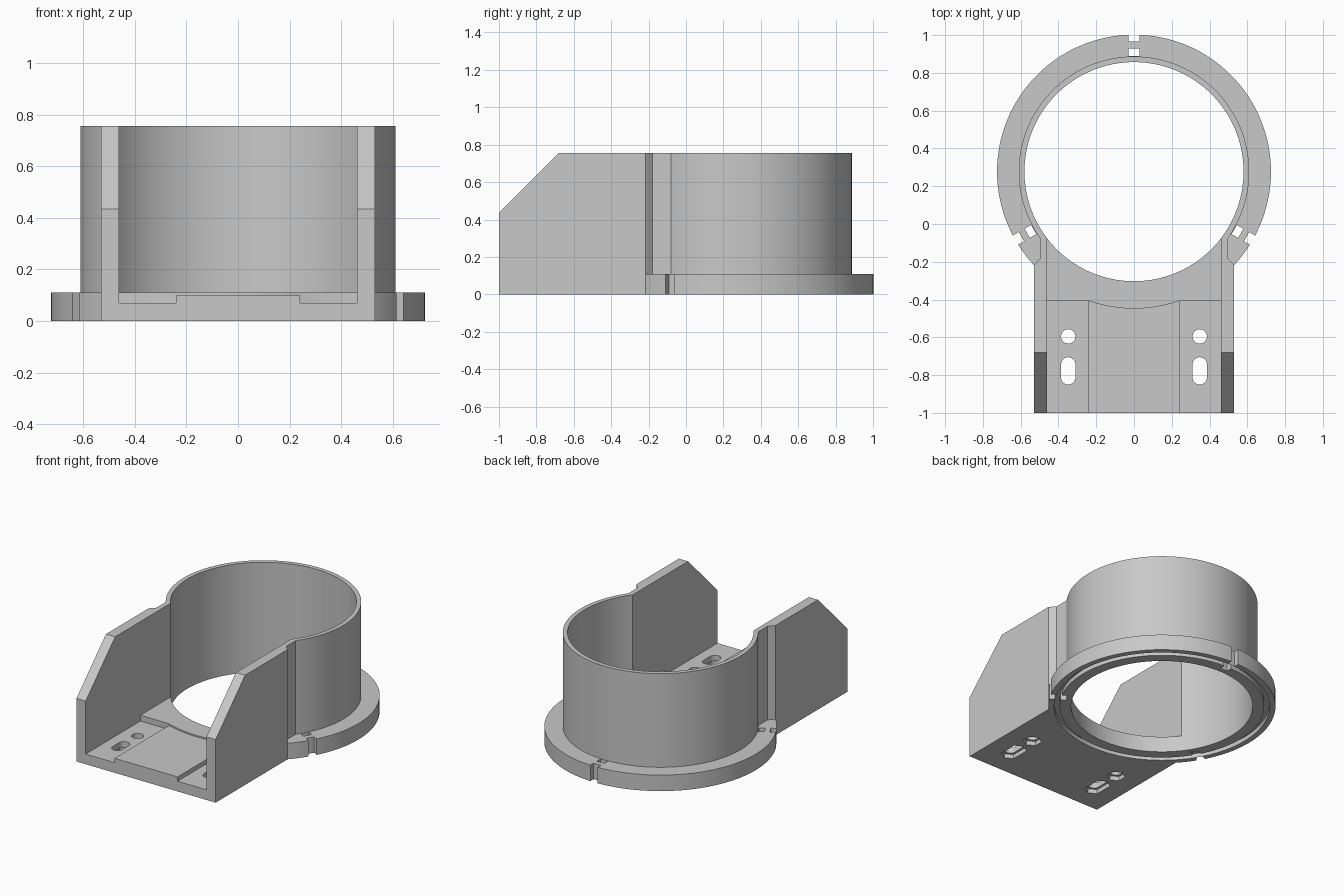
import bpy, bmesh
from math import sin, cos, pi, radians

if "Cube" in bpy.data.objects:
    bpy.data.objects.remove(bpy.data.objects["Cube"], do_unlink=True)

CY = 0.277            # ring centre on y
BORE, TUBE, FLANGE = 0.58, 0.61, 0.725
BASE, TOP = 0.11, 0.755
SEG = 128

grey = bpy.data.materials.new("plain_grey")
grey.use_nodes = True
grey.diffuse_color = (0.58, 0.58, 0.58, 1)
grey.node_tree.nodes["Principled BSDF"].inputs["Base Color"].default_value = grey.diffuse_color


def add_object(name, bm):
    bmesh.ops.recalc_face_normals(bm, faces=bm.faces)
    mesh = bpy.data.meshes.new(name)
    bm.to_mesh(mesh)
    bm.free()
    mesh.materials.append(grey)
    obj = bpy.data.objects.new(name, mesh)
    bpy.context.collection.objects.link(obj)
    return obj


def prism(name, points, lo, hi, axis="z"):
    """Extrude a 2D outline along an axis from lo to hi."""
    place = {"x": lambda a, b, h: (h, a, b),
             "y": lambda a, b, h: (a, h, b),
             "z": lambda a, b, h: (a, b, h)}[axis]
    bm = bmesh.new()
    low = [bm.verts.new(place(a, b, lo)) for a, b in points]
    high = [bm.verts.new(place(a, b, hi)) for a, b in points]
    bm.faces.new(low)
    bm.faces.new(high)
    for i in range(len(points)):
        j = (i + 1) % len(points)
        bm.faces.new((low[i], low[j], high[j], high[i]))
    return add_object(name, bm)


def box(name, x0, x1, y0, y1, z0, z1):
    return prism(name, [(x0, y0), (x1, y0), (x1, y1), (x0, y1)], z0, z1)


def circle(r, cx=0, cy=CY, n=SEG, start=0.0):
    return [(cx + r * cos(start + 2 * pi * i / n), cy + r * sin(start + 2 * pi * i / n))
            for i in range(n)]


def stadium(r, cx, y0, y1, n):
    """Round or hexagonal outline stretched along y."""
    half = n // 2
    arc = [pi * i / half for i in range(half + 1)]
    if n == 6:
        arc = [radians(a) for a in (30, 90, 150)]
    top = [(cx + r * cos(a), y1 + r * sin(a)) for a in arc]
    low = [(cx - r * cos(a), y0 - r * sin(a)) for a in arc]
    if n != 6 and y0 == y1:
        top, low = top[:-1], low[:-1]
    return top + low


def ring(name, r0, r1, z0, z1):
    bm = bmesh.new()
    profile = [(r0, z0), (r1, z0), (r1, z1), (r0, z1)]
    loops = [[bm.verts.new((x, y, z)) for x, y in circle(r)] for r, z in profile]
    for k in range(4):
        a, b = loops[k], loops[(k + 1) % 4]
        for i in range(SEG):
            j = (i + 1) % SEG
            bm.faces.new((a[i], a[j], b[j], b[i]))
    return add_object(name, bm)


def combine(target, tool, operation):
    mod = target.modifiers.new("combine", "BOOLEAN")
    mod.operation, mod.solver, mod.object = operation, "EXACT", tool
    bpy.context.view_layer.update()
    result = target.evaluated_get(bpy.context.evaluated_depsgraph_get())
    mesh = bpy.data.meshes.new_from_object(result)
    target.modifiers.clear()
    target.data = mesh
    bpy.data.objects.remove(tool, do_unlink=True)


# Flange and tall tube, opened at the front
body = prism("ring_bracket", circle(FLANGE), 0, BASE)
sleeve = prism("sleeve", circle(TUBE), 0.05, TOP)
combine(sleeve, box("opening", -0.46, 0.46, -1.2, 0, BASE, 1), "DIFFERENCE")
combine(body, sleeve, "UNION")

# Bracket floor with a raised centre pad and a rear ledge
half = [(0.5, 0), (0.5, 0.07), (0.24, 0.07), (0.24, 0.10)]
floor = half + [(-x, z) for x, z in reversed(half)]
combine(body, box("ledge", -0.5, 0.5, -0.405, -0.2, 0, BASE), "UNION")
combine(body, prism("floor", floor, -1, -0.38, "y"), "UNION")

# Side walls with a sloping front corner
plan = [(0.46, -1), (0.53, -1), (0.53, -0.217), (0.495, -0.18), (0.495, -0.03), (0.46, -0.03)]
slope = [(-1.2, 0.235), (-0.58, 0.855), (-1.2, 0.855)]
for side in (1, -1):
    wall = prism("wall", [(side * x, y) for x, y in plan], 0, TOP)
    combine(wall, prism("slope", slope, -1, 1, "x"), "DIFFERENCE")
    combine(body, wall, "UNION")

# Bore and groove under the flange
combine(body, prism("bore", circle(BORE), -0.1, 1), "DIFFERENCE")
combine(body, ring("groove", 0.653, 0.688, -0.05, 0.03), "DIFFERENCE")

# Three pairs of notches round the flange
for angle in (90, 210, 330):
    c, s = cos(radians(angle)), sin(radians(angle))
    for r0, r1 in ((0.613, 0.653), (0.688, 0.8)):
        corners = [(r0, -0.028), (r1, -0.028), (r1, 0.028), (r0, 0.028)]
        outline = [(r * c - t * s, CY + r * s + t * c) for r, t in corners]
        combine(body, prism("notch", outline, -0.1, 0.2), "DIFFERENCE")

# Bolt holes and slots with hexagonal pockets underneath
for x in (-0.348, 0.348):
    for y0, y1 in ((-0.595, -0.595), (-0.812, -0.743)):
        combine(body, prism("hole", stadium(0.038, x, y0, y1, 32), -0.1, 0.2), "DIFFERENCE")
        combine(body, prism("pocket", stadium(0.06, x, y0, y1, 6), -0.1, 0.03), "DIFFERENCE")

# Smooth the round faces, keep the edges sharp
bpy.ops.object.select_all(action="DESELECT")
body.select_set(True)
bpy.context.view_layer.objects.active = body
bpy.ops.object.shade_smooth_by_angle(angle=radians(25))
